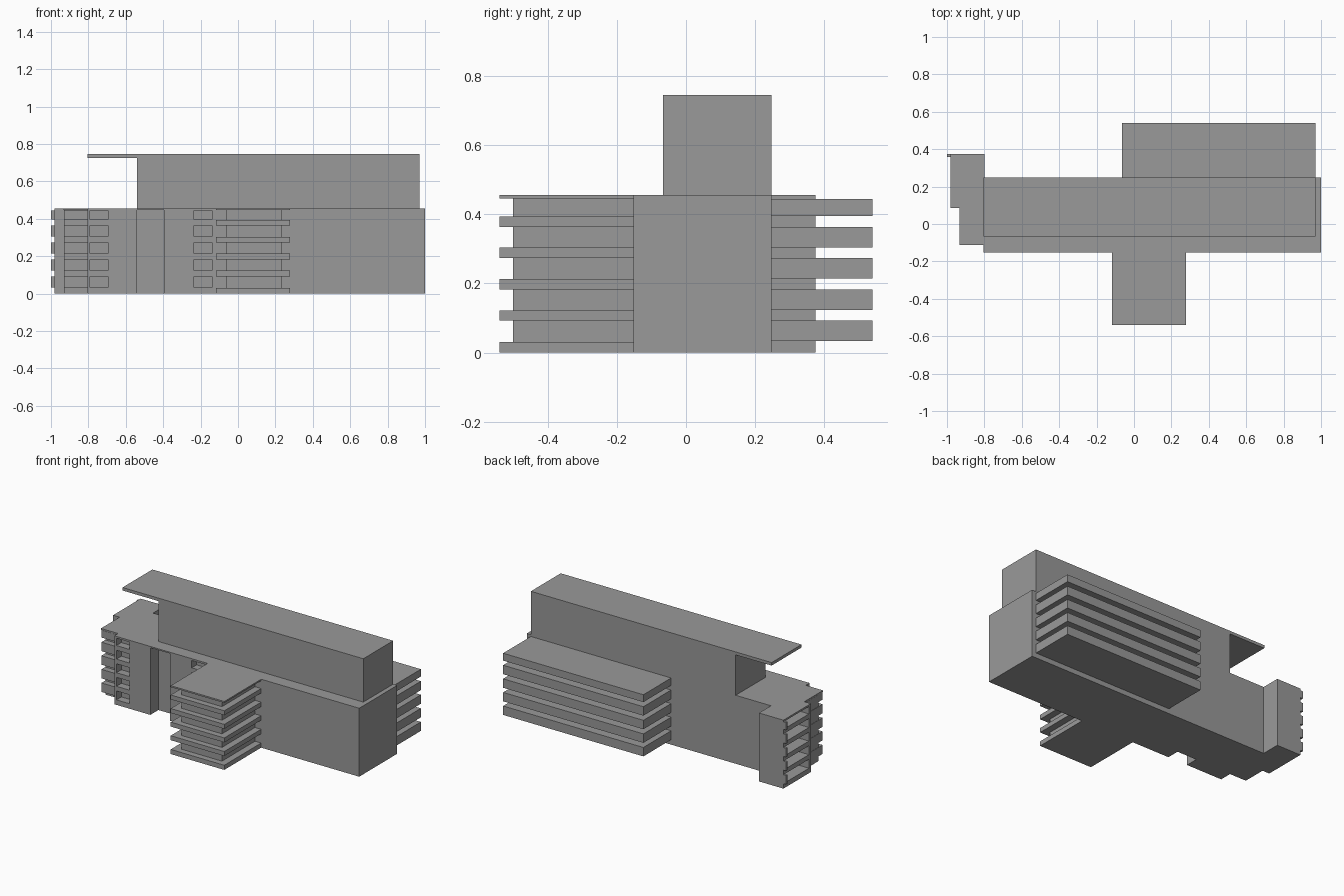
import bpy, bmesh
from mathutils import Matrix, Vector

if "Cube" in bpy.data.objects:
    bpy.data.objects.remove(bpy.data.objects["Cube"])

grey = bpy.data.materials.new("dark_grey")
grey.diffuse_color = (0.32, 0.32, 0.32, 1)
grey.use_nodes = True
grey.node_tree.nodes["Principled BSDF"].inputs["Base Color"].default_value = grey.diffuse_color


def boxes(name, specs):
    """One object from boxes given as (x0, x1, y0, y1, z0, z1)."""
    bm = bmesh.new()
    for x0, x1, y0, y1, z0, z1 in specs:
        centre = Vector(((x0 + x1) / 2, (y0 + y1) / 2, (z0 + z1) / 2))
        m = Matrix.Translation(centre) @ Matrix.Diagonal((x1 - x0, y1 - y0, z1 - z0, 1))
        bmesh.ops.create_cube(bm, size=1, matrix=m)
    me = bpy.data.meshes.new(name)
    bm.to_mesh(me)
    bm.free()
    me.materials.append(grey)
    ob = bpy.data.objects.new(name, me)
    bpy.context.collection.objects.link(ob)
    return ob


def carve(ob, specs):
    """Cut box-shaped niches out of an object."""
    cutter = boxes(ob.name + "_cutter", specs)
    cutter.hide_render = True
    mod = ob.modifiers.new("niches", 'BOOLEAN')
    mod.object = cutter
    mod.operation = 'DIFFERENCE'
    mod.solver = 'EXACT'
    bpy.context.view_layer.objects.active = ob
    bpy.ops.object.modifier_apply(modifier=mod.name)
    bpy.data.objects.remove(cutter)


ROOF = 0.456
PITCH = 0.0905
# Heights of the five storey bands, and of the thin floors between them
bands = [(0.033 + i * PITCH, min(0.0925 + i * PITCH, 0.444)) for i in range(5)]
floors = [(0, 0.031)] + [(0.0925 + i * PITCH, 0.1225 + i * PITCH) for i in range(4)]
floors.append((0.446, ROOF))

# Main hall with entrance recess and window niches
hall = boxes("main_hall", [(-0.805, 1.0, -0.152, 0.248, 0, ROOF)])
cuts = [(-0.54, -0.395, -0.3, -0.067, -0.1, 0.447)]
for a, b in bands:
    for x in (-0.79, -0.235):
        cuts.append((x, x + 0.095, -0.3, -0.10, a, b))
carve(hall, cuts)

# Upper storey and its roof, overhanging to the left
boxes("upper_storey", [(-0.54, 0.97, -0.066, 0.248, ROOF, 0.73)])
boxes("upper_roof", [(-0.805, 0.97, -0.066, 0.248, 0.725, 0.745)])

# Front tower: core with projecting floor slabs
boxes("front_tower_core", [(-0.065, 0.232, -0.50, -0.15, 0.01, 0.45)])
boxes("front_tower_floors", [(-0.118, 0.277, -0.54, -0.15, a, b) for a, b in floors])

# Long rear balconies
boxes("rear_balconies", [(-0.064, 0.97, 0.248, 0.54, a, b) for a, b in bands])

# Left end block with open loggias and side fins
end_block = boxes("end_block", [(-0.98, -0.80, 0.085, 0.374, 0, ROOF)])
carve(end_block, [(-1.1, -0.90, 0.105, 0.358, a, b) for a, b in bands])
boxes("end_fins", [(-1.0, -0.978, 0.358, 0.374, a, b) for a, b in bands])

# Left corner balconies against a core, under a thin roof
boxes("corner_core", [(-0.928, -0.80, -0.07, 0.09, 0, 0.45)])
boxes("corner_balconies", [(-0.93, -0.80, -0.11, 0.09, a, b) for a, b in bands])
boxes("corner_roof", [(-0.932, -0.80, -0.112, 0.09, 0.446, ROOF)])
